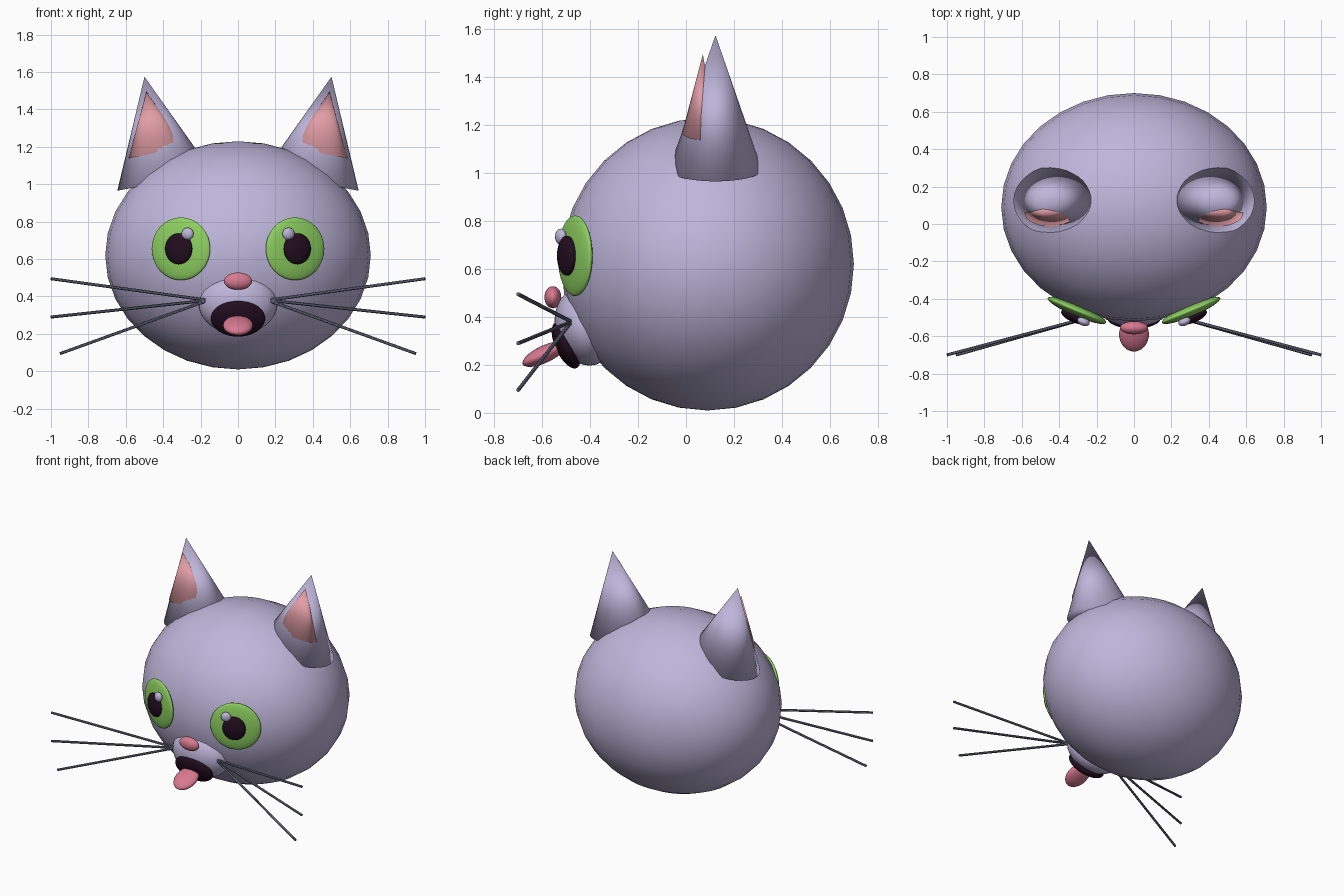
import bpy
from math import radians
from mathutils import Vector, Euler

cube = bpy.data.objects.get("Cube")
if cube:
    bpy.data.objects.remove(cube, do_unlink=True)


def material(name, r, g, b):
    m = bpy.data.materials.new(name)
    m.use_nodes = True
    m.diffuse_color = (r, g, b, 1)
    m.node_tree.nodes["Principled BSDF"].inputs["Base Color"].default_value = (r, g, b, 1)
    return m


lavender = material("lavender", 0.52, 0.47, 0.71)
green = material("lime green", 0.27, 0.63, 0.12)
dark = material("dark plum", 0.016, 0.004, 0.014)
pink = material("rose pink", 0.69, 0.19, 0.28)
ear_pink = material("pale pink", 0.76, 0.34, 0.38)
grey = material("slate grey", 0.11, 0.12, 0.17)


def finish(name, mat):
    ob = bpy.context.object
    ob.name = name
    ob.data.materials.append(mat)
    bpy.ops.object.shade_smooth()
    return ob


def ellipsoid(name, mat, centre, radii, rot=(0, 0, 0)):
    bpy.ops.mesh.primitive_uv_sphere_add(
        segments=32, ring_count=16, location=centre,
        rotation=[radians(a) for a in rot])
    bpy.context.object.scale = radii
    return finish(name, mat)


def cone(name, mat, apex, radius, height, flatten, rot):
    # placed by its apex, so the tip stays put whatever the tilt
    turn = Euler([radians(a) for a in rot])
    axis = turn.to_matrix() @ Vector((0, 0, 1))
    bpy.ops.mesh.primitive_cone_add(
        vertices=32, radius1=radius, depth=height,
        location=Vector(apex) - axis * height / 2, rotation=turn)
    bpy.context.object.scale = (1, flatten, 1)
    return finish(name, mat)


def rod(name, mat, start, end, radius):
    a, b = Vector(start), Vector(end)
    bpy.ops.mesh.primitive_cylinder_add(
        vertices=12, radius=radius, depth=(b - a).length, location=(a + b) / 2,
        rotation=(b - a).to_track_quat('Z', 'Y').to_euler())
    ob = finish(name, mat)
    bpy.ops.object.shade_smooth_by_angle()
    return ob


# Head and muzzle
ellipsoid("head", lavender, (0, 0.09, 0.62), (0.71, 0.61, 0.61))
ellipsoid("muzzle", lavender, (0, -0.42, 0.36), (0.21, 0.125, 0.165), (15, 0, 0))

# Nose, mouth and tongue
ellipsoid("nose", pink, (0, -0.555, 0.482), (0.075, 0.035, 0.046))
ellipsoid("mouth", dark, (0, -0.5, 0.282), (0.145, 0.045, 0.105), (25, 0, 0))
ellipsoid("tongue", pink, (0, -0.59, 0.245), (0.08, 0.1, 0.036), (25, 0, 0))

# Paired parts
for side, s in (("left", 1), ("right", -1)):
    cone(side + "_ear", lavender, (0.5 * s, 0.123, 1.575), 0.259, 0.571, 0.75, (0, 11 * s, 0))
    cone(side + "_inner_ear", ear_pink, (0.49 * s, 0.07, 1.495), 0.155, 0.335, 0.48,
         (-2, 10 * s, 0))

    turn = (0, 0, 23 * s)
    ellipsoid(side + "_eye", green, (0.305 * s, -0.462, 0.655), (0.17, 0.032, 0.168), turn)
    ellipsoid(side + "_pupil", dark, (0.317 * s, -0.497, 0.655), (0.078, 0.03, 0.083), turn)
    ellipsoid(side + "_eye_glint", lavender, (0.27 * s, -0.522, 0.735), (0.034, 0.022, 0.033), turn)

    for part, x, z in (("upper", 1, 0.495), ("middle", 1, 0.29), ("lower", 0.95, 0.095)):
        rod(f"{side}_{part}_whisker", grey, (0.16 * s, -0.478, 0.38), (x * s, -0.7, z), 0.008)
